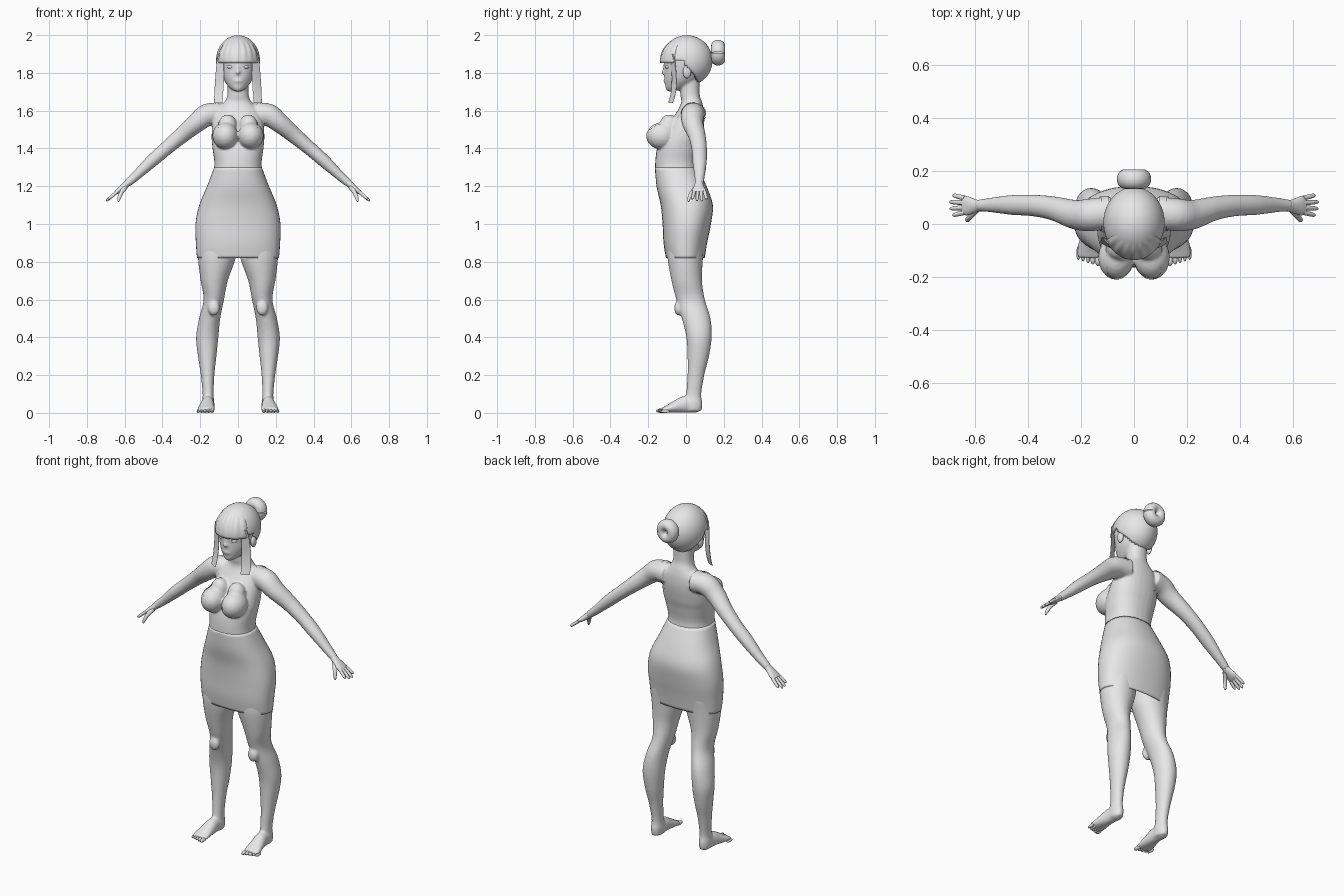
import bpy, bmesh, math
from mathutils import Vector, Matrix

cube = bpy.data.objects.get("Cube")
if cube:
    bpy.data.objects.remove(cube, do_unlink=True)

X, Y, Z = Vector((1, 0, 0)), Vector((0, 1, 0)), Vector((0, 0, 1))

clay = bpy.data.materials.new("light_grey")
clay.use_nodes = True
clay.diffuse_color = (0.8, 0.8, 0.8, 1)
clay.node_tree.nodes["Principled BSDF"].inputs["Base Color"].default_value = (0.8, 0.8, 0.8, 1)


def spline(rows, steps=4):
    """Smooth rows of numbers with a Catmull-Rom curve."""
    out = []
    for i in range(len(rows) - 1):
        a, b, c, d = rows[max(i - 1, 0)], rows[i], rows[i + 1], rows[min(i + 2, len(rows) - 1)]
        for k in range(steps):
            t = k / steps
            out.append([q + .5 * t * (r - p + t * (2 * p - 5 * q + 4 * r - s + t * (3 * (q - r) + s - p)))
                        for p, q, r, s in zip(a, b, c, d)])
    return out + [list(rows[-1])]


def loft(bm, rows, side, normal=None, power=2, seg=28, cap=True):
    """Skin rounded rings (x, y, z, radius_a, radius_b) along a path."""
    rows = spline(rows)
    rings = []
    for i, r in enumerate(rows):
        ahead, behind = rows[min(i + 1, len(rows) - 1)], rows[max(i - 1, 0)]
        t = normal or (Vector(ahead[:3]) - Vector(behind[:3])).normalized()
        u = (side - t * side.dot(t)).normalized()
        v = t.cross(u)
        ring = []
        for k in range(seg):
            a = math.tau * k / seg
            c, s = [math.copysign(abs(f) ** (2 / power), f) for f in (math.cos(a), math.sin(a))]
            ring.append(bm.verts.new(Vector(r[:3]) + u * r[3] * c + v * r[4] * s))
        rings.append(ring)
    for lo, hi in zip(rings, rings[1:]):
        for k in range(seg):
            n = (k + 1) % seg
            bm.faces.new((lo[k], lo[n], hi[n], hi[k]))
    if cap:
        bm.faces.new(rings[0][::-1])
        bm.faces.new(rings[-1])


def upright(bm, rows, sx=1, grow=0, **kw):
    """Loft of level rings given as (z, centre_x, radius_x, y_front, y_back)."""
    loft(bm, [(sx * c, (f + b) / 2, z, r + grow, (b - f) / 2 + grow) for z, c, r, f, b in rows],
         X, normal=Z, **kw)


def ball(bm, centre, radii, seg=20):
    m = Matrix.Translation(centre) @ Matrix.Diagonal((*radii, 1))
    return bmesh.ops.create_uvsphere(bm, u_segments=seg, v_segments=seg // 2, radius=1, matrix=m)


def finish(bm, name, thick=0, angle=50):
    bmesh.ops.recalc_face_normals(bm, faces=bm.faces)
    me = bpy.data.meshes.new(name)
    bm.to_mesh(me)
    bm.free()
    me.materials.append(clay)
    ob = bpy.data.objects.new(name, me)
    bpy.context.collection.objects.link(ob)
    if thick:
        mod = ob.modifiers.new("thickness", 'SOLIDIFY')
        mod.thickness, mod.offset = thick, -1
    bpy.ops.object.select_all(action='DESELECT')
    ob.select_set(True)
    bpy.context.view_layer.objects.active = ob
    bpy.ops.object.shade_smooth_by_angle(angle=math.radians(angle))
    return ob


# Body: trunk, neck, head and limbs fused into one skin
hips = [(.82, 0, .213, -.102, .095), (.9, 0, .219, -.115, .108), (1, 0, .221, -.12, .128),
        (1.1, 0, .201, -.13, .138), (1.2, 0, .16, -.152, .105), (1.3, 0, .122, -.16, .058)]
chest = [(1.4, 0, .131, -.15, .07), (1.46, 0, .136, -.125, .085), (1.54, 0, .13, -.085, .097),
         (1.6, 0, .112, -.045, .095), (1.645, 0, .072, -.025, .085), (1.69, 0, .056, -.03, .072),
         (1.8, 0, .056, -.03, .072)]
head = [(1.702, 0, .018, -.1, -.065), (1.72, 0, .044, -.108, 0), (1.75, 0, .068, -.112, .05),
        (1.78, 0, .083, -.115, .08), (1.82, 0, .094, -.115, .1), (1.86, 0, .1, -.118, .115),
        (1.92, 0, .098, -.11, .115), (1.97, 0, .06, -.06, .07)]
leg = [(.9, .11, .1, -.095, .098), (.82, .112, .1, -.098, .09), (.7, .126, .072, -.077, .085),
       (.6, .128, .054, -.052, .1), (.5, .15, .056, -.022, .13), (.4, .163, .059, .002, .136),
       (.3, .163, .049, .008, .122), (.2, .161, .036, .008, .097), (.1, .158, .029, 0, .081),
       (.05, .158, .033, -.015, .087), (.01, .158, .03, -.015, .083)]
foot = [(.16, .065, .034, .026, .034), (.16, 0, .045, .033, .045), (.164, -.05, .034, .04, .034),
        (.169, -.1, .02, .047, .02), (.171, -.128, .014, .045, .013)]
arm = [(.08, .045, 1.585, .06, .055), (.16, .035, 1.578, .062, .06), (.22, .035, 1.535, .056, .052),
       (.3, .058, 1.468, .046, .043), (.38, .07, 1.4, .041, .037), (.46, .072, 1.33, .038, .034),
       (.54, .072, 1.255, .028, .025), (.59, .07, 1.212, .022, .021)]

bm = bmesh.new()
upright(bm, hips[1:] + chest, power=2.3)
upright(bm, head)
ball(bm, (0, -.114, 1.803), (.013, .019, .012))
ball(bm, (0, -.108, 1.822), (.009, .016, .03))
ball(bm, (0, -.108, 1.757), (.025, .011, .011))
for s in (1, -1):
    upright(bm, leg, s)
    loft(bm, [(s * r[0], *r[1:]) for r in foot], X)
    loft(bm, [(s * r[0], *r[1:]) for r in arm], Y)
    ball(bm, (s * .066, -.128, 1.468), (.066, .08, .07))
    ball(bm, (s * .055, -.09, 1.52), (.05, .05, .06))
    ball(bm, (s * .128, -.04, .555), (.032, .022, .04))
body = finish(bm, "body")
remesh = body.modifiers.new("fuse", 'REMESH')
remesh.mode, remesh.voxel_size, remesh.use_smooth_shade = 'VOXEL', .007, True
soften = body.modifiers.new("soften", 'SMOOTH')
soften.factor, soften.iterations = .5, 5
graph = bpy.context.evaluated_depsgraph_get()
skin = bpy.data.meshes.new_from_object(body.evaluated_get(graph))
body.modifiers.clear()
body.data = skin
for v in skin.vertices:
    v.co.z = max(v.co.z, 0)


# Bodice: a thin layer lifted off the skin below the neckline, with straps
def in_bodice(p):
    x = abs(p.x)
    if p.z < 1.27 or x > .142 - max(0, p.z - 1.5) * .15:
        return False
    if p.y < .03:
        return p.z < 1.45 + max(0, x - .025) * .75 or (.1 < x and p.z < 1.66)
    return p.z < 1.49 + max(0, x - .06) * .8 or (.095 < x and p.z < 1.66)


bm = bmesh.new()
bm.from_mesh(skin)
bmesh.ops.delete(bm, geom=[f for f in bm.faces if not in_bodice(f.calc_center_median())], context='FACES')
bm.normal_update()
for v in bm.verts:
    v.co += v.normal * .004
finish(bm, "bodice", angle=80)

# Skirt: open tube down to the hem
bm = bmesh.new()
upright(bm, hips, grow=.004, power=2.3, seg=48, cap=False)
finish(bm, "skirt", thick=.004)

# Hands and toes
for s, label in ((1, "left"), (-1, "right")):
    bm = bmesh.new()
    palm = [(.575, .07, 1.225, .02, .019), (.6, .068, 1.203, .025, .017),
            (.63, .069, 1.178, .036, .014), (.648, .07, 1.165, .034, .01)]
    loft(bm, [(s * r[0], *r[1:]) for r in palm], Y)
    for i, reach in enumerate((.044, .054, .055, .044)):
        y = .044 + .018 * i
        spread = (i - 1.5) * .007
        path = [(s * (.64 + reach * k), y + spread * k, 1.171 - reach * .85 * k, r, r)
                for k, r in ((0, .0095), (.5, .009), (.9, .0075), (1.05, .003))]
        loft(bm, path, Y, seg=10)
    thumb = [(.597, .055, 1.195, .013, .013), (.618, .03, 1.165, .011, .011),
             (.63, .016, 1.135, .009, .009), (.634, .012, 1.118, .004, .004)]
    loft(bm, [(s * r[0], *r[1:]) for r in thumb], Y, seg=12)
    finish(bm, label + "_hand")

    bm = bmesh.new()
    for i in range(5):
        r = .0135 - .001 * i
        ball(bm, (s * (.137 + .0185 * i), -.134 + .006 * i, r * .85), (r * .8, .026, r * .85), 12)
    finish(bm, label + "_toes")

    # Ears and eyes
    bm = bmesh.new()
    ball(bm, (s * .1, .005, 1.805), (.013, .022, .034))
    finish(bm, label + "_ear")
    bm = bmesh.new()
    ball(bm, (s * .038, -.092, 1.832), (.02, .018, .012))
    finish(bm, label + "_eye")

    # Long side lock, a flat ribbon
    bm = bmesh.new()
    lock = [(.088, -.075, 1.9, .018, .003), (.094, -.067, 1.85, .022, .003),
            (.098, -.062, 1.76, .026, .003), (.102, -.068, 1.69, .026, .003),
            (.104, -.082, 1.64, .025, .002)]
    loft(bm, [(s * r[0], *r[1:]) for r in lock], Vector((.85, s * .45, 0)), normal=Z, power=4, seg=16)
    finish(bm, label + "_side_lock")

# Hair cap, trimmed along the hairline
bm = bmesh.new()
ball(bm, (0, .005, 1.865), (.116, .135, .134), 64)
bmesh.ops.delete(bm, geom=[v for v in bm.verts
                           if v.co.z < 1.855 - max(0, v.co.y + .02) * 1.35], context='VERTS')
finish(bm, "hair_cap", thick=.012)

# Fringe fanning out from the parting
bm = bmesh.new()
cols, levels = 48, 12
grid = []
for j in range(levels + 1):
    phi = math.radians(28 + 66 * j / levels)
    row = []
    for i in range(cols + 1):
        a = 2 * i / cols - 1
        th = math.radians(62 * a)
        k = 1.02 + .012 * math.cos(a * 22) * math.sin(math.pi * j / levels)
        row.append(bm.verts.new((.118 * k * math.sin(phi) * math.sin(th),
                                 .005 - .139 * k * math.sin(phi) * math.cos(th),
                                 1.862 + .131 * k * math.cos(phi))))
    grid.append(row)
for lo, hi in zip(grid, grid[1:]):
    for i in range(cols):
        bm.faces.new((lo[i], lo[i + 1], hi[i + 1], hi[i]))
finish(bm, "fringe", thick=.006)

# Bun: a fat ring at the back of the head
bm = bmesh.new()
ring = [(.034 * math.cos(math.tau * k / 24), .17, 1.907 + .037 * math.sin(math.tau * k / 24), .037, .031)
        for k in range(25)]
loft(bm, ring, Y, seg=20, cap=False)
bmesh.ops.remove_doubles(bm, verts=bm.verts, dist=.0005)
finish(bm, "hair_bun")
